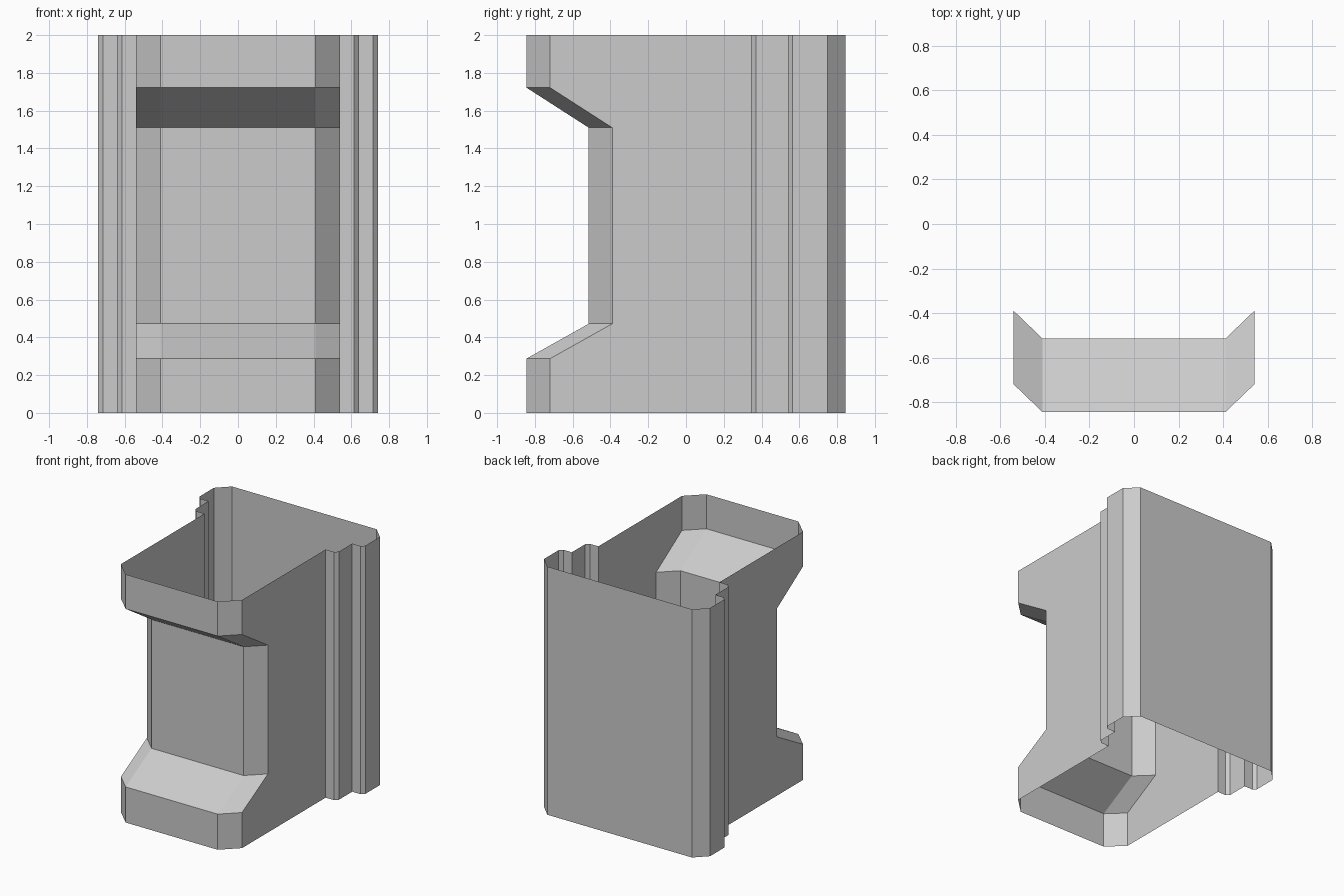
import bpy, bmesh

if "Cube" in bpy.data.objects:
    bpy.data.objects.remove(bpy.data.objects["Cube"])

# Right half of the plan outline, front to back; the first two points form the front nose
half = [(0.41, -0.845), (0.54, -0.72),
        (0.54, 0.345), (0.615, 0.345), (0.64, 0.37),      # first side step
        (0.64, 0.54), (0.715, 0.54), (0.74, 0.565),       # second side step
        (0.74, 0.75), (0.645, 0.845)]                     # back chamfer
NOSE = 2

# Height levels and how far the nose is pushed back at each
levels = [(0, 0), (0.287, 0), (0.472, 0.33), (1.51, 0.33), (1.722, 0), (2, 0)]

# Open-ended shell: loft the mirrored outline through all levels
bm = bmesh.new()
rings = []
for z, push in levels:
    side = [(x, y + (push if i < NOSE else 0)) for i, (x, y) in enumerate(half)]
    outline = side + [(-x, y) for x, y in reversed(side)]
    rings.append([bm.verts.new((x, y, z)) for x, y in outline])
for low, high in zip(rings, rings[1:]):
    n = len(low)
    for i in range(n):
        j = (i + 1) % n
        bm.faces.new((low[i], low[j], high[j], high[i]))

# Merge coplanar wall pieces into clean flat panels
bmesh.ops.dissolve_limit(bm, angle_limit=0.01, verts=bm.verts[:], edges=bm.edges[:])

mesh = bpy.data.meshes.new("notched_shell")
bm.to_mesh(mesh)
bm.free()
shell = bpy.data.objects.new("notched_shell", mesh)
bpy.context.collection.objects.link(shell)
